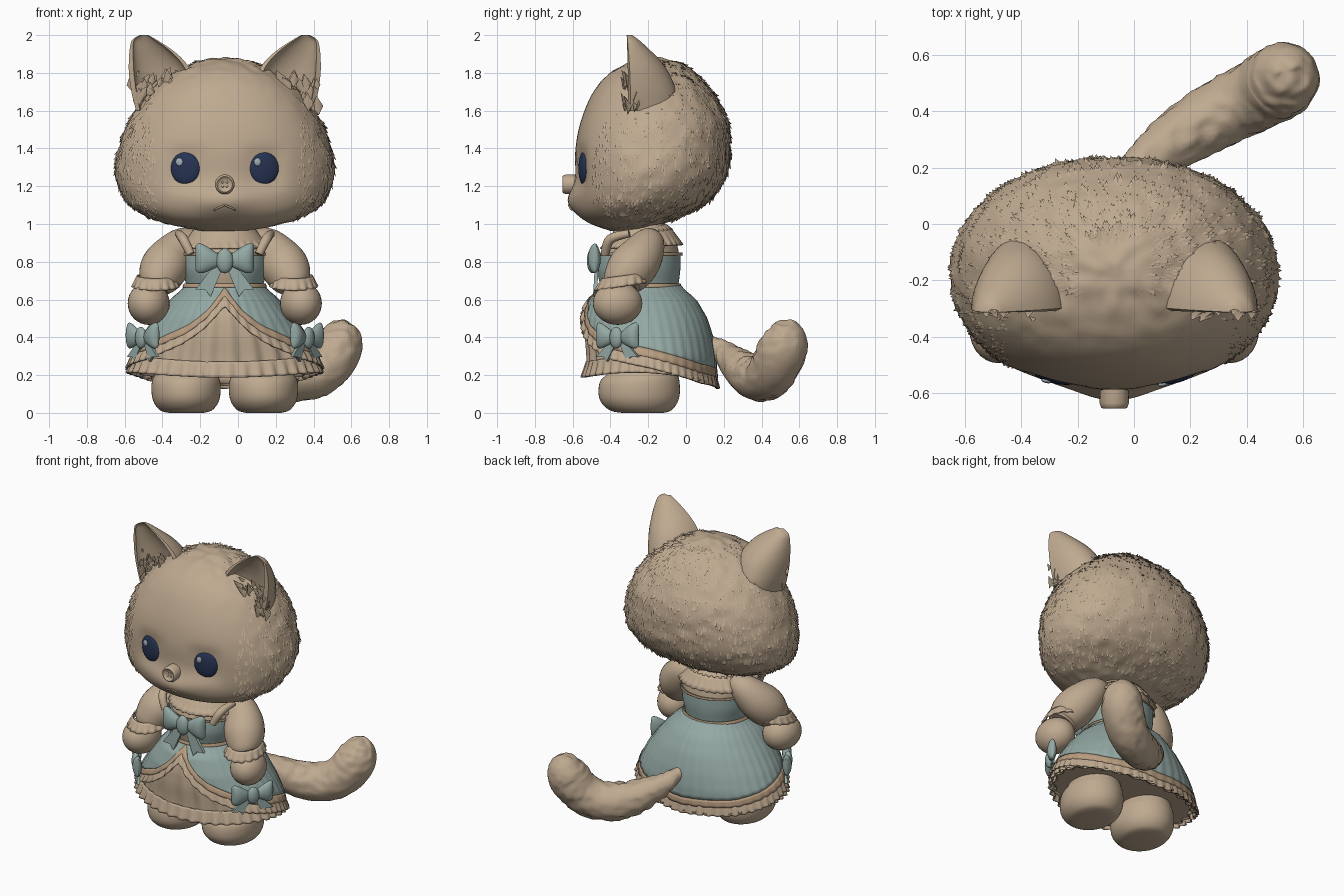
import bpy, bmesh, math, random
from math import sin, cos, pi, exp
from mathutils import Vector, Matrix, noise

random.seed(4)
cube = bpy.data.objects.get("Cube")
if cube:
    bpy.data.objects.remove(cube, do_unlink=True)

SHIFT = Vector((-0.07, 0, 0))  # body axis; the tail balances it on the other side


def material(name, rgb):
    m = bpy.data.materials.new(name)
    m.use_nodes = True
    m.diffuse_color = (*rgb, 1)
    m.node_tree.nodes["Principled BSDF"].inputs["Base Color"].default_value = (*rgb, 1)
    return m


FUR = material("fawn", (0.52, 0.40, 0.28))
TEAL = material("dusty teal", (0.295, 0.395, 0.37))
TRIM = material("warm tan trim", (0.48, 0.335, 0.215))
NAVY = material("navy", (0.02, 0.033, 0.085))
GLINT = material("pale grey blue", (0.35, 0.43, 0.47))


# ---------- helpers ----------
def finish(name, bm, mat, solid=0, xf=None, angle=55):
    bmesh.ops.recalc_face_normals(bm, faces=bm.faces)
    if xf:
        bm.transform(xf)
    bm.transform(Matrix.Translation(SHIFT))
    me = bpy.data.meshes.new(name)
    bm.to_mesh(me)
    bm.free()
    me.materials.append(mat)
    me.shade_smooth()
    me.set_sharp_from_angle(angle=math.radians(angle))
    ob = bpy.data.objects.new(name, me)
    bpy.context.collection.objects.link(ob)
    if solid:
        mod = ob.modifiers.new("thickness", 'SOLIDIFY')
        mod.thickness, mod.offset = solid, 0
    return ob


def loft(name, rings, mat, cap=True, **kw):
    bm = bmesh.new()
    rows = [[bm.verts.new(p) for p in r] for r in rings]
    n = len(rows[0])
    for a, b in zip(rows, rows[1:]):
        for i in range(n):
            j = (i + 1) % n
            bm.faces.new((a[i], a[j], b[j], b[i]))
    if cap:
        bm.faces.new(rows[0])
        bm.faces.new(rows[-1])
    return finish(name, bm, mat, **kw)


def spline(rows, n):
    out, last = [], len(rows) - 1
    for i in range(n + 1):
        u = i / n * last
        k = min(int(u), last - 1)
        f = u - k
        a, b, c, d = [Vector(rows[max(0, min(last, k + j))]) for j in (-1, 0, 1, 2)]
        out.append(0.5 * (2 * b + (c - a) * f + (2 * a - 5 * b + 4 * c - d) * f ** 2
                          + (3 * b - a - 3 * c + d) * f ** 3))
    return out


def lerp_table(table, x):
    for (x0, *a), (x1, *b) in zip(table, table[1:]):
        if x <= x1:
            f = max(0, (x - x0) / (x1 - x0))
            return [p + (q - p) * f for p, q in zip(a, b)]
    return table[-1][1:]


def flat_ring(z, rx, front, back, cx=0, seg=48, power=1):
    # horizontal oval; a power below one squares it off
    cy, ry = (front + back) / 2, (back - front) / 2
    ring = []
    for i in range(seg):
        s, c = sin(2 * pi * i / seg), cos(2 * pi * i / seg)
        ring.append(Vector((cx + rx * math.copysign(abs(s) ** power, s),
                            cy - ry * math.copysign(abs(c) ** power, c), z)))
    return ring


def tube_rings(rows, n, ref, seg=24):
    pts = spline(rows, n)
    rings = []
    for i, p in enumerate(pts):
        t = (pts[min(i + 1, n)].to_3d() - pts[max(i - 1, 0)].to_3d()).normalized()
        u = t.cross(Vector(ref)).normalized()
        v = t.cross(u)
        rings.append([p.to_3d() + max(p[3], 0.004) * (u * cos(2 * pi * k / seg) + v * sin(2 * pi * k / seg))
                      for k in range(seg)])
    return rings


def blob(name, loc, size, mat, rot=0):
    bm = bmesh.new()
    bmesh.ops.create_uvsphere(bm, u_segments=28, v_segments=16, radius=1)
    xf = Matrix.Translation(loc) @ Matrix.Rotation(rot, 4, 'Z') @ Matrix.Diagonal((*size, 1))
    return finish(name, bm, mat, xf=xf)


def drape(name, point, mat, rows=6, seg=192, solid=0.008):
    rings = [[point(2 * pi * i / seg, t / rows) for i in range(seg)] for t in range(rows + 1)]
    return loft(name, rings, mat, cap=False, solid=solid, angle=70)


def tufts(name, spots, size):
    # small pointed locks lying along the coat
    bm = bmesh.new()
    for p, n, flow in spots:
        k = size * random.uniform(0.6, 1.2)
        side = n.cross(flow).normalized() * k * 0.5
        root = p - n * k * 0.3
        a, b = bm.verts.new(root + side), bm.verts.new(root - side)
        c = bm.verts.new(p - flow * k * 0.8 + n * k * 0.05)
        tip = bm.verts.new(p + flow * k + n * k * 0.4)
        for f in ((a, c, tip), (c, b, tip), (b, a, tip), (a, b, c)):
            bm.faces.new(f)
    finish(name, bm, FUR, angle=100)


def fur_spots(rings, count, keep):
    spots = []
    while len(spots) < count:
        i, j = random.randrange(1, len(rings) - 2), random.randrange(len(rings[0]))
        r, above = rings[i], rings[i + 1][j]
        p, q = r[j], r[(j + 1) % len(r)]
        n = (q - p).cross(above - p).normalized()
        n = n if n.dot(p - sum(r, Vector()) / len(r)) > 0 else -n
        if keep(p):
            spots.append((p + (q - p) * random.random(), n, (p - above).normalized()))
    return spots


# ---------- head, with swelling muzzle and shallow eye sockets ----------
def coat(p):
    if p.y < -.3:
        p.y -= .042 * exp(-(p.x / .15) ** 2 - ((p.z - 1.12) / .075) ** 2)
        p.y += .02 * exp(-((abs(p.x) - .207) / .1) ** 4 - ((p.z - 1.295) / .11) ** 4)
    rough = .012 * max(0, min(1, (p.y + .5) * 4))
    return p + (p - Vector((0, -.18, 1.4))).normalized() * rough * noise.noise(p * 18)


head_rows = [(.965, .12, -.40, -.22), (1.0, .30, -.50, -.13), (1.05, .43, -.56, .0), (1.13, .53, -.585, .13),
             (1.26, .578, -.585, .215), (1.4, .562, -.585, .235), (1.55, .505, -.555, .22), (1.7, .40, -.49, .14),
             (1.8, .27, -.40, .05), (1.86, .14, -.28, -.05), (1.88, .02, -.19, -.15)]
head = [[coat(p) for p in flat_ring(*r, seg=96, power=.93)] for r in spline(head_rows, 64)]
loft("head", head, FUR)
tufts("head_fur", fur_spots(head, 2400, lambda p: 1.02 < p.z < 1.86 and (abs(p.x) > .38 or p.y > -.25)), .02)

# button nose with a sunken centre and four knobs
nose_rows = [(-.55, .05), (-.635, .052), (-.65, .047), (-.654, .041), (-.648, .034), (-.643, .028)]
loft("button_nose", [[(r * cos(a * pi / 16), y, 1.21 + r * sin(a * pi / 16)) for a in range(32)]
                     for y, r in nose_rows], FUR)
for sx in (-1, 1):
    for sz in (-1, 1):
        blob("button_stitch", (sx * .011, -.643, 1.21 + sz * .011), (.006, .003, .006), FUR)
    mouth = [(0, -.62, 1.1, .005), (sx * .028, -.615, 1.088, .005), (sx * .058, -.604, 1.073, .004)]
    loft("mouth_line", tube_rings(mouth, 8, (0, 1, 0), 8), FUR)

# ---------- eyes and ears ----------
ear_rows = [(1.6, .20, .47, -.04), (1.7, .17, .495, -.05), (1.8, .175, .508, -.09), (1.87, .22, .508, -.14),
            (1.93, .29, .503, -.2), (1.975, .36, .49, -.25), (2.0, .405, .45, -.285)]
for s in (-1, 1):
    blob("eye", (s * .207, -.541, 1.295), (.08, .025, .088), NAVY, s * .2)
    blob("eye_glint", (s * .207 - .033, -.562 - .006 * s, 1.328), (.019, .008, .021), GLINT, s * .2)
    rings = []
    for z, inner, outer, back in spline(ear_rows, 24):
        c, w, front = (inner + outer) / 2, (outer - inner) / 2, -.315
        ring = []
        for i in range(40):
            a = 2 * pi * (i + .5) / 40
            hollow = sin(a) < 0
            ring.append(Vector((s * (c + w * cos(a) * (.84 if hollow else 1)),
                                front + (back - front) * abs(sin(a)) * (.4 if hollow else 1), z)))
        rings.append(ring)
    loft("ear", rings, FUR)
    fluff = []
    for i in range(34):
        p = Vector((s * random.uniform(.27, .5), random.uniform(-.33, -.25), random.uniform(1.62, 1.79)))
        fluff.append((p, Vector((0, -1, 0)), Vector((s * random.uniform(-.6, .2), 0, 1)).normalized()))
    tufts("ear_fluff", fluff, .05)

# ---------- torso ----------
body_rows = [(.62, .2, -.44, -.05), (.68, .205, -.455, -.04), (.76, .225, -.47, -.03), (.84, .228, -.46, -.03)]
bodice = loft("bodice", [flat_ring(*r, seg=64) for r in spline(body_rows, 14)], TEAL)
bodice.data.materials.append(FUR)
for f in bodice.data.polygons:  # pale front panel
    if f.center.y < -.3 and abs(f.center.x - SHIFT.x) < .05:
        f.material_index = 1
yoke_rows = [(.83, .222, -.45, -.035), (.9, .215, -.425, -.05), (.95, .18, -.39, -.08), (1.02, .13, -.36, -.12)]
loft("yoke", [flat_ring(*r) for r in spline(yoke_rows, 12)], FUR)


def elliptic_frill(name, top, bottom, waves, amp, mat=FUR, cx=0):
    # top and bottom: rx, ry, centre y, z, forward tilt
    def point(a, t):
        rx, ry, cy, z, tilt = [p + (q - p) * t for p, q in zip(top, bottom)]
        k = 1 + amp * t * sin(waves * a)
        return Vector((cx + rx * k * sin(a), cy - ry * k * cos(a), z - tilt * cos(a)))
    return drape(name, point, mat, rows=4)


elliptic_frill("neck_frill", (.14, .135, -.24, .975, .02), (.175, .165, -.24, .94, .03), 30, .03)
elliptic_frill("collar_frill", (.165, .155, -.235, .955, .02), (.245, .215, -.235, .88, .01), 30, .02)
elliptic_frill("waist_trim", (.213, .213, -.245, .683, 0), (.22, .218, -.245, .664, 0), 1, 0, TRIM)
elliptic_frill("neckline_trim", (.232, .222, -.245, .848, 0), (.234, .224, -.245, .834, 0), 1, 0, TRIM)
for s in (-1, 1):
    strap = [(s * .245, -.3, .95, .02), (s * .22, -.4, .92, .026), (s * .18, -.43, .84, .022)]
    loft("shoulder_strap", tube_rings(strap, 10, (1, 0, 0), 12), FUR)

# ---------- skirt ----------
skirt_rows = [(.1, .505, .34), (.2, .505, .347), (.3, .49, .347), (.4, .44, .343), (.5, .37, .325),
              (.6, .285, .28), (.65, .225, .225), (.68, .205, .205)]
hem_rows = [(0, .665), (.12, .615), (.28, .535), (.5, .46), (.9, .385), (1.57, .335), (2.4, .255), (pi, .225)]


def skirt_point(a, z, out=0):
    rx, ry = lerp_table(skirt_rows, z)
    cy = -.19 - .05 * max(0, (z - .3) / .38)
    return Vector(((rx + out) * sin(a), cy - (ry + out) * cos(a), z))


def hem(a):
    a = abs((a + pi) % (2 * pi) - pi)
    return sum(lerp_table(hem_rows, max(0, min(pi, a + d)))[0] for d in (-.04, 0, .04)) / 3


def layer(name, top, bottom, out, flare, waves, amp, mat, rows=6):
    def point(a, t):
        z = top(a) + (bottom(a) - top(a)) * t
        return skirt_point(a, z, out + flare * t + amp * (.25 + .75 * t) * sin(waves * a))
    return drape(name, point, mat, rows)


def under_hem(a):
    return .174 + .021 * cos(a) + .045 * sin(a) ** 2


layer("underskirt", lambda a: .66, under_hem, -.022, 0, 24, .011, FUR, 14)
layer("lower_ruffle", lambda a: under_hem(a) + .075, lambda a: under_hem(a) - .008, -.012, .02, 40, .011, FUR)
layer("overskirt", lambda a: .675, hem, 0, 0, 40, .0025, TEAL, 16)
layer("hem_trim", lambda a: hem(a) + .004, lambda a: hem(a) - .043, .004, .003, 40, .003, TRIM, 3)
layer("hem_ruffle", lambda a: hem(a) - .038, lambda a: hem(a) - .098, .003, .014, 52, .009, FUR, 5)
loft("skirt_lining", [[skirt_point(i * pi / 24, .225, o) for i in range(48)] for o in (-.02, -.25)], FUR)

# ---------- arms and legs ----------
foot_rows = [(0, .09, -.34, -.12), (.012, .135, -.40, -.08), (.05, .168, -.445, -.048), (.1, .182, -.463, -.033),
             (.17, .18, -.453, -.035), (.23, .155, -.40, -.05), (.4, .13, -.34, -.08)]
for s in (-1, 1):
    sleeve = [(s * .15, -.19, .925, .05), (s * .22, -.2, .895, .09), (s * .285, -.245, .82, .12),
              (s * .325, -.295, .76, .126), (s * .355, -.335, .70, .106), (s * .37, -.345, .67, .085)]
    loft("puff_sleeve", tube_rings(sleeve, 20, (0, 1, 0), 32), FUR)
    elliptic_frill("cuff_frill", (.098, .108, -.335, .725, .015), (.123, .135, -.345, .668, .02), 16, .04, cx=s * .365)
    blob("paw", (s * .403, -.362, .58), (.11, .132, .114), FUR, s * .2)
    loft("foot", [flat_ring(*r, cx=s * .205) for r in spline(foot_rows, 24)], FUR)


# ---------- bows ----------
def bow(name, loc, turn, size, drop):
    # drop is the length of the hanging tails
    xf = Matrix.Translation(loc) @ Matrix.Rotation(turn, 4, 'Z') @ Matrix.Scale(size, 4)
    loop_rows = [(.02, .024, .014), (.06, .048, .028), (.11, .074, .034), (.14, .078, .026), (.155, .064, .008)]
    for s in (-1, 1):
        rings = [[Vector((s * x, d * cos(a * pi / 10) - d * .3, h * sin(a * pi / 10) + x * .1))
                  for a in range(20)] for x, h, d in spline(loop_rows, 12)]
        loft(name + "_loop", rings, TEAL, xf=xf)
        tail = [(.0, -.01), (.055, -.02), (.155, -.8 * drop), (.1, -.82 * drop), (.075, -drop)]
        loft(name + "_tail", [[Vector((s * x, y - .06 * abs(z), z)) for x, z in tail] for y in (-.006, .014)],
             TEAL, xf=xf)
    bm = bmesh.new()
    bmesh.ops.create_uvsphere(bm, u_segments=20, v_segments=12, radius=1)
    finish(name + "_knot", bm, TEAL, xf=xf @ Matrix.Translation((0, -.02, 0)) @ Matrix.Diagonal((.045, .03, .066, 1)))


bow("chest_bow", (0, -.475, .805), 0, 1, .19)
for s in (-1, 1):
    bow("hip_bow", (s * .43, -.36, .398), s * .95, .87, .145)

# ---------- tail ----------
tail_rows = [(.02, .10, .39, .03), (.075, .195, .325, .06), (.175, .27, .255, .092), (.3, .35, .195, .115),
             (.43, .42, .187, .122), (.53, .468, .24, .127), (.592, .51, .33, .13), (.607, .53, .41, .112),
             (.607, .537, .47, .065), (.607, .537, .495, .005)]
tail = tube_rings(tail_rows, 64, (1, -1, 0), 40)
tail = [[p + Vector((.007, -.007, .012)) * noise.noise(p * 24) for p in r] for r in tail]
loft("tail", tail, FUR)
